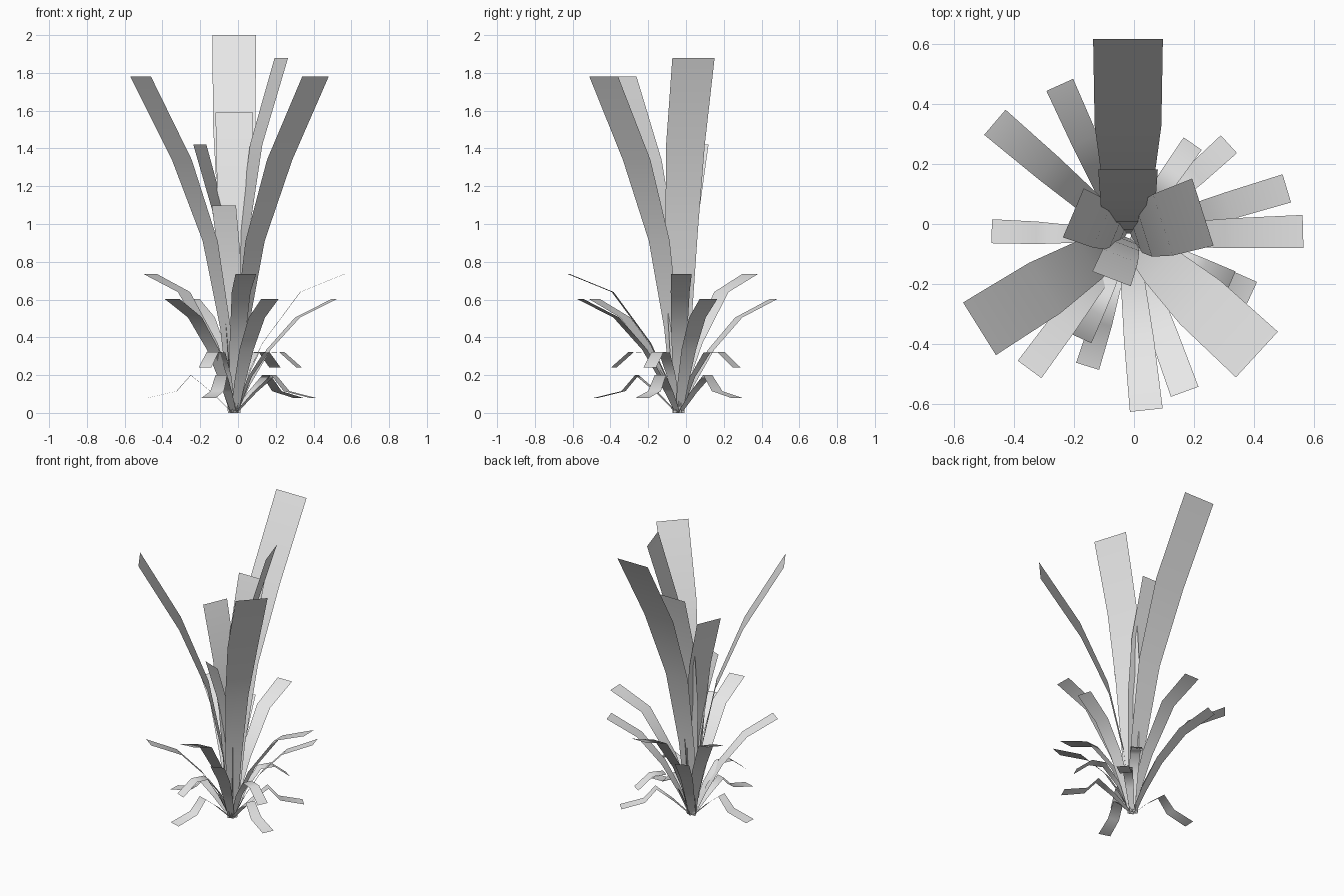
import bpy
from math import sin, cos, radians
from mathutils import Vector

cube = bpy.data.objects.get("Cube")
if cube:
    bpy.data.objects.remove(cube, do_unlink=True)

leaf = bpy.data.materials.new("leaf_grey")
leaf.use_nodes = True
GREY = (0.8, 0.8, 0.8, 1)
leaf.diffuse_color = GREY
leaf.node_tree.nodes["Principled BSDF"].inputs["Base Color"].default_value = GREY

ROOT = Vector((-0.02, -0.04, 0))

# Blade profiles: (distance from root, height, width) from root to tip
UPRIGHT = [(.01, 0, .06), (.025, .48, .13), (.055, .96, .18), (.122, 1.42, .215), (.262, 1.88, .235)]
ARCHING = [(.01, 0, .06), (.055, .45, .105), (.15, .91, .15), (.327, 1.34, .198), (.584, 1.78, .207)]
BENT = [(.01, 0, .04), (.06, .18, .06), (.15, .37, .08), (.35, .64, .1), (.584, .735, .11)]
SPREADING = [(.01, 0, .04), (.08, .15, .06), (.19, .335, .08), (.35, .505, .092), (.553, .603, .098)]
DROOPING = [(.01, 0, .03), (.09, .19, .05), (.185, .32, .065), (.275, .322, .07), (.376, .24, .073)]
LOW = [(.01, 0, .03), (.12, .11, .05), (.23, .2, .065), (.305, .115, .075), (.455, .08, .08)]


def blade(name, profile, angle, scale=1):
    """Flat strip that follows a profile outward in one direction."""
    a = radians(angle)
    out, side = Vector((cos(a), sin(a), 0)), Vector((-sin(a), cos(a), 0))
    verts = []
    for r, z, w in profile:
        mid = out * r + Vector((0, 0, z))
        verts += [ROOT + (mid + side * s * w / 2) * scale for s in (-1, 1)]
    faces = [(i, i + 2, i + 3, i + 1) for i in range(0, len(verts) - 2, 2)]
    mesh = bpy.data.meshes.new(name)
    mesh.from_pydata(verts, [], faces)
    mesh.materials.append(leaf)
    mesh.shade_smooth()
    obj = bpy.data.objects.new(name, mesh)
    bpy.context.collection.objects.link(obj)


# Tall inner blades, each a scaled copy
for i, (angle, scale) in enumerate([(17.7, 1), (90, .846), (157, .756), (249, .584)]):
    blade(f"upright_blade_{i + 1}", UPRIGHT, angle, scale)

for i, (angle, scale) in enumerate([(90, 1.124), (-42.6, 1), (212, 1)]):
    blade(f"arching_blade_{i + 1}", ARCHING, angle, scale)

# Shorter outer blades
for name, profile, angles in [
    ("bent_blade", BENT, (-84, 1.5, 90, 139.5)),
    ("spreading_blade", SPREADING, (-70, 16.7, 114.3, 233.6)),
    ("drooping_blade", DROOPING, (-23.8, 55, 245.6)),
    ("low_blade", LOW, (-24.6, 42.3, 178, 252.8)),
]:
    for i, angle in enumerate(angles):
        blade(f"{name}_{i + 1}", profile, angle)
